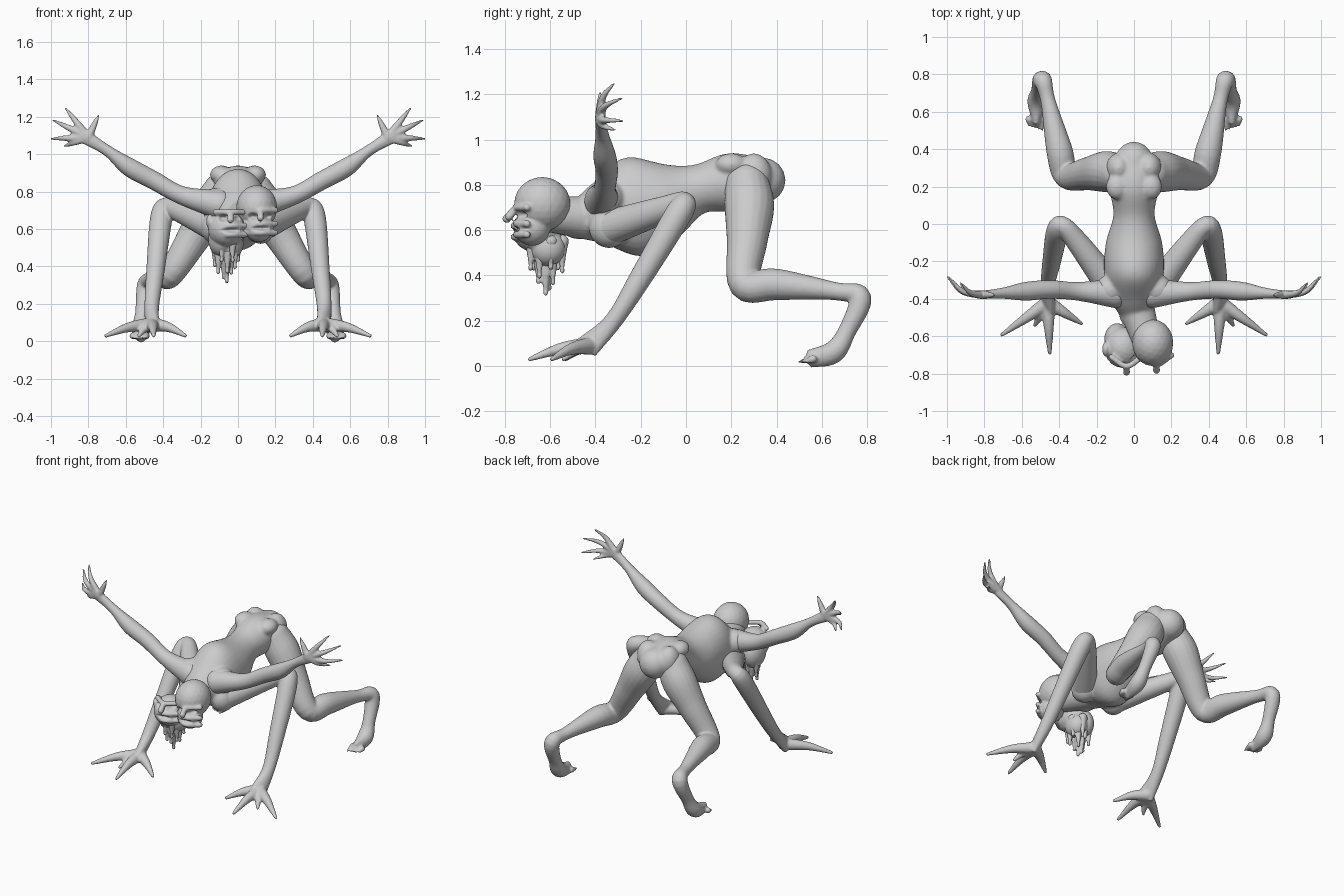
import bpy, bmesh, math, random
from mathutils import Vector, Matrix

cube = bpy.data.objects.get("Cube")
if cube:
    bpy.data.objects.remove(cube, do_unlink=True)

random.seed(4)
grey = (0.6, 0.6, 0.6, 1)
skin = bpy.data.materials.new("pale grey skin")
skin.use_nodes = True
skin.diffuse_color = grey
skin.node_tree.nodes["Principled BSDF"].inputs["Base Color"].default_value = grey


def blob(bm, centre, radii):
    """Ellipsoid."""
    matrix = Matrix.Translation(centre) @ Matrix.Diagonal((*radii, 1))
    bmesh.ops.create_icosphere(bm, subdivisions=3, radius=1, matrix=matrix)


def spline(keys, steps=6):
    """Catmull-Rom curve through keys of position and radii."""
    keys = [Vector(key if len(key) == 5 else (*key, key[-1])) for key in keys]
    keys = [keys[0] * 2 - keys[1]] + keys + [keys[-1] * 2 - keys[-2]]
    points = []
    for before, start, end, after in zip(keys, keys[1:], keys[2:], keys[3:]):
        slope_in, slope_out = (end - before) / 2, (after - start) / 2
        for i in range(steps):
            t = i / steps
            ease = t * t * (3 - 2 * t)
            points.append(start.lerp(end, ease) + slope_in * t * (1 - t) ** 2
                          - slope_out * t * t * (1 - t))
    return points + [keys[-2]]


def tube(bm, keys, sides=20):
    """Round-ended tube; keys are x, y, z, side radius and, if different, up radius."""
    points = spline(keys)
    centres = [Vector(point[:3]) for point in points]
    last = len(centres) - 1
    up, rings = Vector((0, 0, 1)), []
    for i, centre in enumerate(centres):
        along = (centres[min(i + 1, last)] - centres[max(i - 1, 0)]).normalized()
        if i == 0 and abs(along.z) > 0.9:
            up = Vector((0, 1, 0))
        up = (up - along * up.dot(along)).normalized()
        side = along.cross(up)
        wide, tall = points[i][3:]
        ring = []
        for j in range(sides):
            angle = math.tau * j / sides
            ring.append(bm.verts.new(centre + side * wide * math.cos(angle)
                                     + up * tall * math.sin(angle)))
        rings.append(ring)
    for ring, following in zip(rings, rings[1:]):
        for j in range(sides):
            n = (j + 1) % sides
            bm.faces.new((ring[j], ring[n], following[n], following[j]))
    bm.faces.new(rings[0][::-1])
    bm.faces.new(rings[-1])
    for end in (0, -1):
        blob(bm, centres[end], [min(points[end][3:])] * 3)


def digit(bm, root, middle, tip, radius):
    """Tapering finger, claw, toe or strand."""
    tube(bm, [(*root, radius * 1.5), (*middle, radius), (*tip, radius * 0.4)], sides=12)


def face(bm, centre, width):
    """Brow, nose, lips and teeth; returns the hollows for eyes and mouth."""
    def at(x, y, z):
        return Vector(centre) + Vector((x, y, z)) * width
    thick = width * 0.2
    for height in (1, 0.1, -0.5):
        tube(bm, [(*at(side, 0.6 - 0.6 * (side == 0), height), thick) for side in (-1, 0, 1)], 12)
    tube(bm, [(*at(0, 0, 1), thick), (*at(0, -0.4, 0.5), thick * 1.2)], 12)
    for i in range(-3, 4):
        x = i / 5
        tube(bm, [(*at(x, x * x / 2, height), thick / 3) for height in (0.1, -0.3)], 8)
    eyes = [(at(side / 2, 0.1, 0.6), Vector((0.4, 0.8, 0.3)) * width) for side in (-1, 1)]
    return eyes + [(at(0, 0, -0.2), Vector((0.8, 0.6, 0.2)) * width)]


def finish(name, bm, mirror=False, voxel=0.007, hollows=()):
    """Fuse the pieces into one skin, press in hollows and shade smooth."""
    if mirror:
        bmesh.ops.scale(bm, vec=(-1, 1, 1), verts=bm.verts)
    bmesh.ops.recalc_face_normals(bm, faces=bm.faces)
    pieces = bpy.data.meshes.new(name + " pieces")
    bm.to_mesh(pieces)
    bm.free()
    part = bpy.data.objects.new(name, pieces)
    bpy.context.collection.objects.link(part)
    fuse = part.modifiers.new("fuse", 'REMESH')
    fuse.mode, fuse.voxel_size = 'VOXEL', voxel
    part.modifiers.new("soften", 'SMOOTH').iterations = 5
    graph = bpy.context.evaluated_depsgraph_get()
    mesh = bpy.data.meshes.new_from_object(part.evaluated_get(graph))
    part.modifiers.clear()
    part.data = mesh
    bpy.data.meshes.remove(pieces)
    for centre, size in hollows:
        for vert in mesh.vertices:
            offset = vert.co - centre
            reach = sum((o / s) ** 2 for o, s in zip(offset, size))
            if reach < 1:
                vert.co.y += size.y * (1 - reach) ** 2 / 2
    mesh.materials.clear()
    mesh.materials.append(skin)
    mesh.polygons.foreach_set("use_smooth", [True] * len(mesh.polygons))


# Torso: neck, ribcage, waist, pelvis, shoulders and buttocks
bm = bmesh.new()
tube(bm, [(0, -.48, .64, .08), (0, -.38, .67, .14), (0, -.24, .7, .16, .22),
          (0, -.1, .73, .15, .18), (0, .05, .78, .11), (0, .2, .81, .13),
          (0, .34, .82, .1)], sides=32)
for side in (-1, 1):
    blob(bm, (side * .08, .3, .84), (.07, .08, .1))
    blob(bm, (side * .09, .2, .89), (.06, .07, .05))
    blob(bm, (side * .12, -.35, .74), (.09, .08, .08))
    blob(bm, (side * .12, -.34, .61), (.08, .09, .09))
tube(bm, [(0, -.4, .65, .1), (.06, -.6, .67, .08)])
finish("torso", bm, voxel=.01)

for label, mirror in (("left", False), ("right", True)):
    # Raised arm with an open hand, fingers fanned and curling back
    bm = bmesh.new()
    tube(bm, [(.1, -.37, .73, .08), (.3, -.36, .78, .05), (.45, -.35, .86, .05),
              (.58, -.36, .93, .05), (.7, -.37, 1.02, .03), (.83, -.38, 1.1, .02, .04)])
    palm = Vector((.8, -.38, 1.09))
    for angle, length in ((115, .13), (52, .2), (26, .21), (-2, .2), (-20, .14)):
        turn = math.radians(angle)
        reach = Vector((math.cos(turn), 0, math.sin(turn))) * length
        curl = Vector((0, max(reach.x, 0) / 2, 0))
        digit(bm, palm, palm + reach * .6 + curl * .2, palm + reach + curl, .016)
    finish(label + "_raised_arm", bm, mirror)

    # Walking arm, elbow bent high, on a clawed hand
    bm = bmesh.new()
    tube(bm, [(.12, -.34, .61, .08), (.3, -.1, .69, .06), (.38, -.01, .72, .05),
              (.41, -.04, .66, .06), (.44, -.2, .39, .05), (.46, -.32, .2, .04),
              (.46, -.44, .08, .06, .03)])
    palm = Vector((.46, -.42, .09))
    for angle, length in ((-35, .3), (-92, .27), (-148, .21), (-60, .14)):
        turn = math.radians(angle)
        reach = Vector((math.cos(turn), math.sin(turn), 0)) * length
        drop = Vector((0, 0, -.06))
        digit(bm, palm, palm + reach / 2 + drop / 4, palm + reach + drop, .027)
    finish(label + "_walking_arm", bm, mirror)

    # Hind leg with thigh, level shin and toed foot
    bm = bmesh.new()
    tube(bm, [(.09, .27, .8, .1), (.15, .28, .7, .11), (.24, .27, .55, .09),
              (.36, .26, .36, .07), (.4, .4, .36, .07), (.46, .66, .33, .04),
              (.49, .77, .3, .05), (.51, .71, .15, .04), (.52, .65, .06, .05),
              (.52, .54, .03, .04, .02)])
    for i in range(5):
        start = Vector((.49 + i * .018, .56, .03))
        step = Vector((0, i * .003 - .03, -.006))
        digit(bm, start, start + step, start + step * 2, .013)
    finish(label + "_hind_leg", bm, mirror)

# Main head: bald skull with a grinning face
bm = bmesh.new()
blob(bm, (.1, -.635, .715), (.11, .125, .12))
blob(bm, (.11, -.68, .61), (.08, .08, .08))
hollows = face(bm, (.12, -.75, .62), .08)
finish("main_head", bm, voxel=.006, hollows=hollows)

# Second face, melting out of the side of the first
bm = bmesh.new()
blob(bm, (-.06, -.66, .6), (.1, .11, .1))
blob(bm, (-.09, -.62, .55), (.07, .09, .1))
blob(bm, (-.04, -.61, .52), (.07, .08, .08))
blob(bm, (-.15, -.67, .64), (.02, .04, .04))
hollows = face(bm, (-.04, -.76, .61), .08)
finish("melting_face", bm, voxel=.006, hollows=hollows)

# Strands of flesh dripping below it, longest at the middle
bm = bmesh.new()
for i in range(12):
    turn, spread = i * 2.4, math.sqrt(i / 12)
    x, y = -.06 + .08 * spread * math.cos(turn), -.62 + .08 * spread * math.sin(turn)
    tip = .34 + .1 * spread + random.uniform(-.03, .03)
    digit(bm, (x, y, .55), (x, y, tip + .08), (x, y, tip), .02)
    blob(bm, (x, y, tip), (.012, .012, .015))
finish("flesh_drips", bm, voxel=.006)
